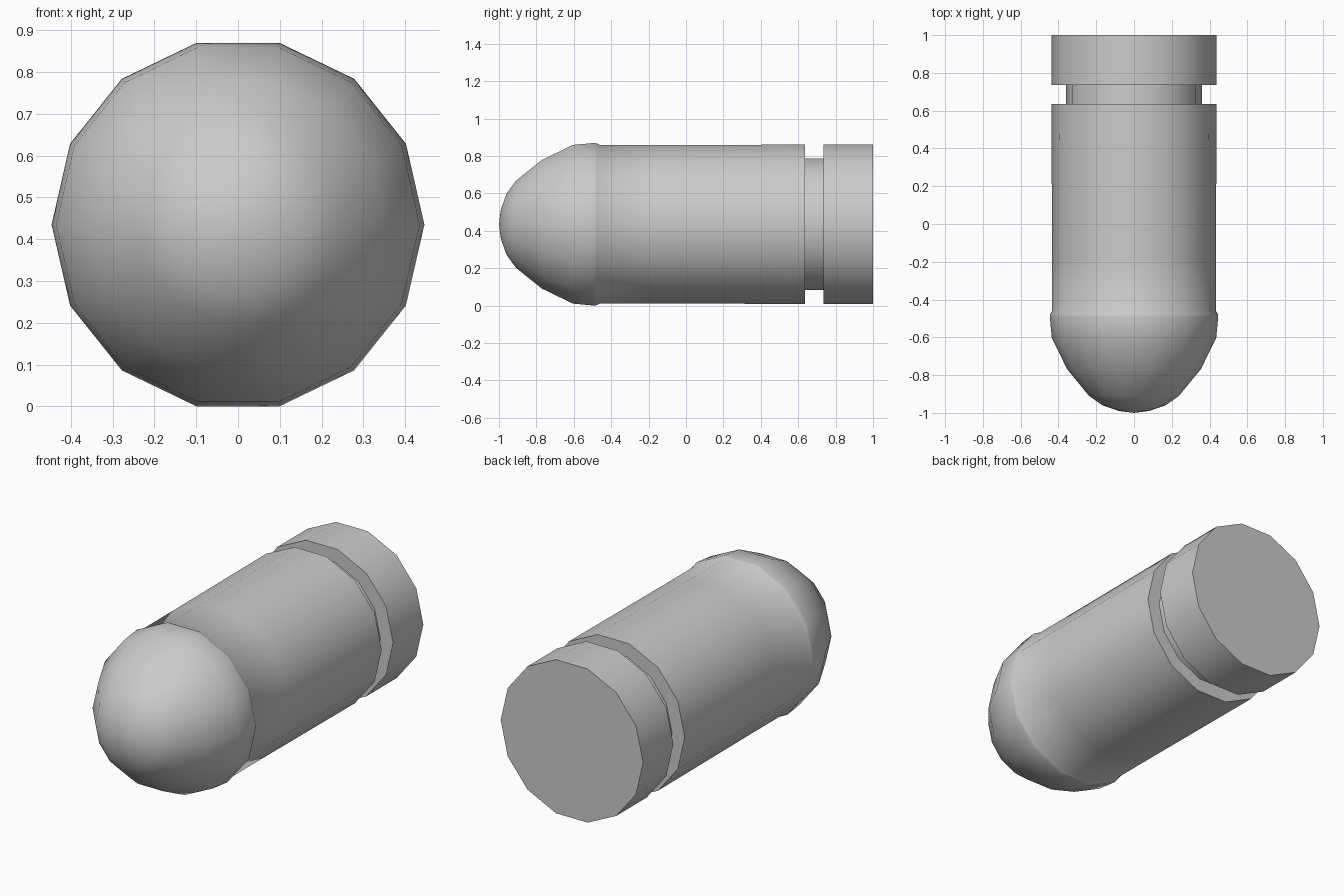
import bpy, bmesh, math

if "Cube" in bpy.data.objects:
    bpy.data.objects.remove(bpy.data.objects["Cube"])

SIDES = 14
AXIS_Z = 0.435


def lathe(name, profile):
    """Revolve (radius, y) points around the lengthwise axis; radius 0 makes a pole."""
    bm = bmesh.new()
    rings = []
    for r, y in profile:
        if r == 0:
            rings.append([bm.verts.new((0, y, AXIS_Z))] * SIDES)
        else:
            rings.append([bm.verts.new((r * math.cos(2 * math.pi * i / SIDES), y,
                                        AXIS_Z + r * math.sin(2 * math.pi * i / SIDES)))
                          for i in range(SIDES)])
    for a, b in zip(rings, rings[1:]):
        for i in range(SIDES):
            j = (i + 1) % SIDES
            bm.faces.new(list(dict.fromkeys((a[i], a[j], b[j], b[i]))))
    # flat rear cap
    bm.faces.new(rings[-1])
    bmesh.ops.recalc_face_normals(bm, faces=bm.faces)
    mesh = bpy.data.meshes.new(name)
    bm.to_mesh(mesh)
    bm.free()
    obj = bpy.data.objects.new(name, mesh)
    bpy.context.collection.objects.link(obj)
    bpy.ops.object.select_all(action='DESELECT')
    obj.select_set(True)
    bpy.context.view_layer.objects.active = obj
    bpy.ops.object.shade_smooth_by_angle(angle=math.radians(45))
    return obj


# rounded nose, slight shoulder lip, straight body, groove and rear rim
nose = [(0, -1.0), (0.08, -0.99), (0.167, -0.96), (0.238, -0.91),
        (0.353, -0.77), (0.435, -0.605), (0.446, -0.49), (0.443, -0.475), (0.434, -0.46)]
body = [(0.434, -0.18), (0.437, 0.635)]
groove = [(0.36, 0.635), (0.36, 0.735)]
rim = [(0.437, 0.735), (0.437, 1.0)]
lathe("rounded_slug", nose + body + groove + rim)
